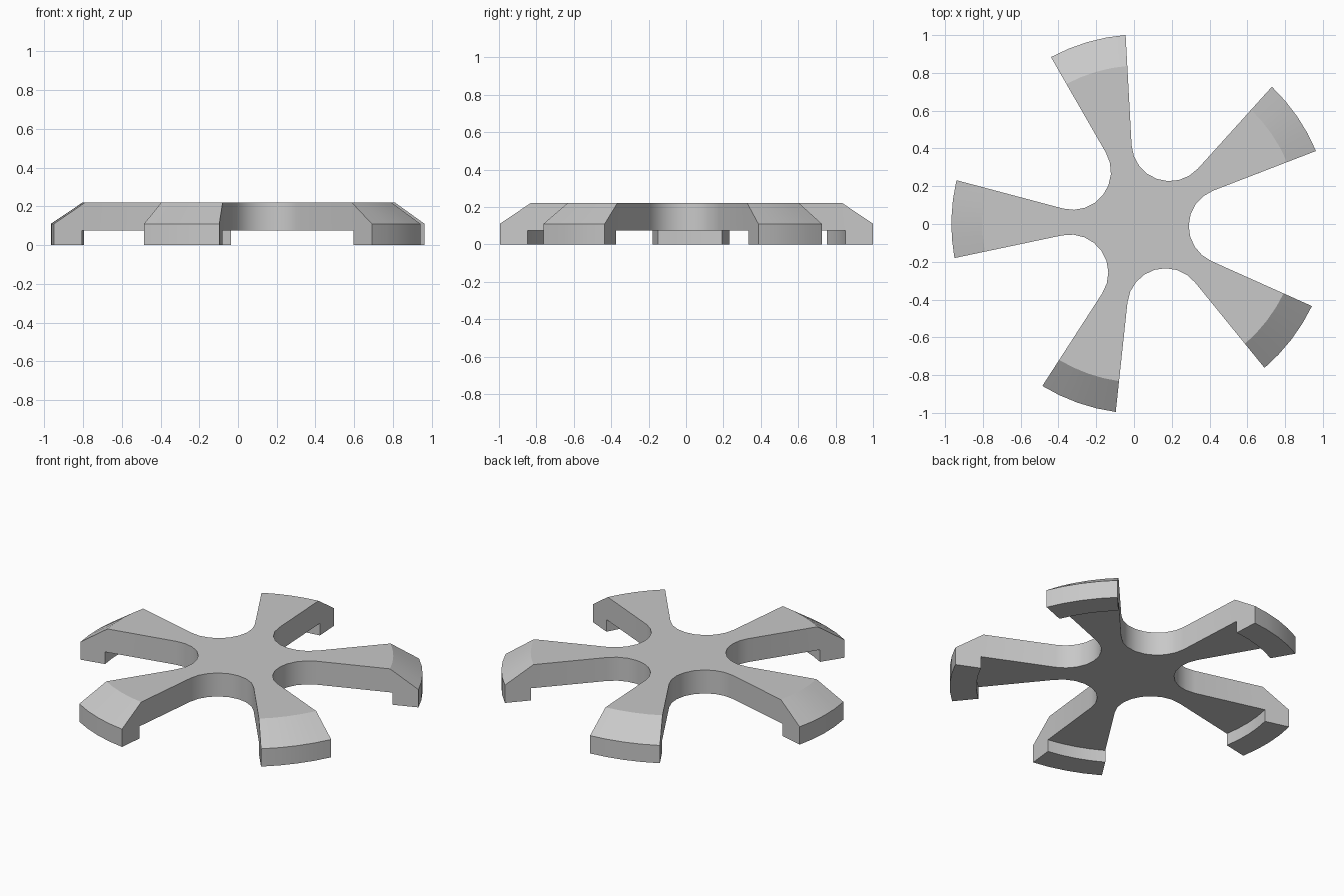
import bpy, bmesh
from math import sin, cos, tan, asin, radians, pi
from mathutils import Vector

default = bpy.data.objects.get("Cube")
if default:
    bpy.data.objects.remove(default)

# Main dimensions
CENTRE = (0.037, 0.0)
ARMS, FIRST_ARM = 5, radians(34.5)
TOP, RIM, UNDER = 0.22, 0.11, 0.075          # heights
R_TIP, R_BEVEL, R_FOOT = 1.004, 0.84, 0.855  # radii
FLARE, OFFSET = radians(13.4), 0.0272        # arm side slope and its distance from centre
NOTCH_D, NOTCH_R = 0.455, 0.202              # round notch between arms
TIP_SEGS, NOTCH_SEGS = 4, 8

grey = bpy.data.materials.new("plain_grey")
grey.diffuse_color = (0.58, 0.58, 0.58, 1)
grey.use_nodes = True
grey.node_tree.nodes["Principled BSDF"].inputs["Base Color"].default_value = (0.58, 0.58, 0.58, 1)

bm = bmesh.new()


def face(points):
    bm.faces.new([bm.verts.new(p) for p in points])


def arc(radius, angle, z):
    """Arc across one arm, from its right side to its left side."""
    half = FLARE - asin(OFFSET / radius)
    steps = [angle + half * (2 * i / TIP_SEGS - 1) for i in range(TIP_SEGS + 1)]
    return [Vector((CENTRE[0] + radius * cos(a), CENTRE[1] + radius * sin(a), z)) for a in steps]


def notch(angle, z):
    """Rounded notch, from the left side of one arm to the right side of the next."""
    x, y = CENTRE[0] + NOTCH_D * cos(angle), CENTRE[1] + NOTCH_D * sin(angle)
    sweep = pi / 2 - pi / ARMS + FLARE
    steps = [angle + pi + sweep * (1 - 2 * i / NOTCH_SEGS) for i in range(NOTCH_SEGS + 1)]
    return [Vector((x + NOTCH_R * cos(a), y + NOTCH_R * sin(a), z)) for a in steps]


def strip(a, b):
    for i in range(len(a) - 1):
        face([a[i], a[i + 1], b[i + 1], b[i]])


top_outline, under_outline = [], []
for k in range(ARMS):
    angle = FIRST_ARM + k * 2 * pi / ARMS
    # Arm end: bevel, outer wall, foot sole and inner foot wall
    rings = [arc(R_BEVEL, angle, TOP), arc(R_TIP, angle, RIM), arc(R_TIP, angle, 0),
             arc(R_FOOT, angle, 0), arc(R_FOOT, angle, UNDER)]
    for a, b in zip(rings, rings[1:]):
        strip(a, b)
    # Notch wall after this arm
    after, before = angle + pi / ARMS, angle - pi / ARMS
    strip(notch(after, TOP), notch(after, UNDER))
    # Flat arm sides
    for end, gap, side in ((-1, after, 0), (0, before, -1)):
        face([notch(gap, TOP)[side]] + [r[end] for r in rings] + [notch(gap, UNDER)[side]])
    top_outline += rings[0] + notch(after, TOP)
    under_outline += rings[4] + notch(after, UNDER)

# Flat top and underside
face(top_outline)
face(under_outline)
bmesh.ops.remove_doubles(bm, verts=bm.verts, dist=0.0005)
bmesh.ops.recalc_face_normals(bm, faces=bm.faces)

mesh = bpy.data.meshes.new("five_arm_base")
bm.to_mesh(mesh)
bm.free()
mesh.materials.append(grey)
base = bpy.data.objects.new("five_arm_base", mesh)
bpy.context.collection.objects.link(base)

bpy.ops.object.select_all(action="DESELECT")
base.select_set(True)
bpy.context.view_layer.objects.active = base
bpy.ops.object.shade_smooth_by_angle(angle=radians(28))
